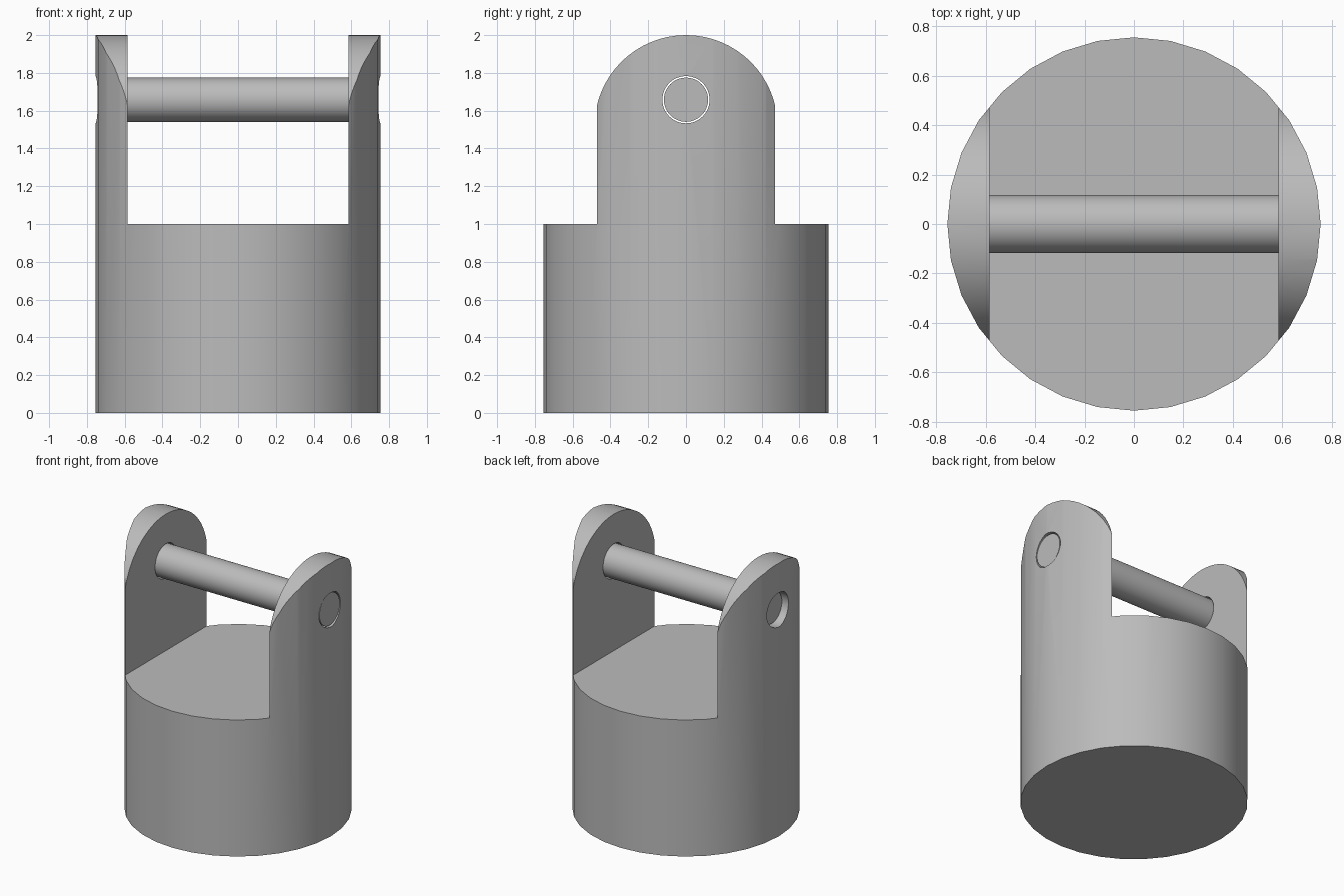
import bpy, bmesh
from math import cos, sin, pi, radians
from mathutils import Matrix

cube = bpy.data.objects.get("Cube")
if cube:
    bpy.data.objects.remove(cube, do_unlink=True)

RADIUS, HEIGHT, DECK = 0.755, 2.0, 1.0
LUG_HALF, SLOT_HALF = 0.485, 0.585
PIN_Z, PIN_R, HOLE_R = 1.658, 0.117, 0.125

grey = bpy.data.materials.new("plain grey")
grey.use_nodes = True
colour = (0.5, 0.5, 0.5, 1)
grey.diffuse_color = colour
grey.node_tree.nodes["Principled BSDF"].inputs["Base Color"].default_value = colour


def to_object(name, bm):
    bmesh.ops.recalc_face_normals(bm, faces=bm.faces)
    mesh = bpy.data.meshes.new(name)
    bm.to_mesh(mesh)
    bm.free()
    mesh.materials.append(grey)
    obj = bpy.data.objects.new(name, mesh)
    bpy.context.collection.objects.link(obj)
    return obj


def cylinder(name, radius, length, matrix, sides):
    bm = bmesh.new()
    bmesh.ops.create_cone(bm, cap_ends=True, segments=sides, radius1=radius,
                          radius2=radius, depth=length, matrix=matrix)
    return to_object(name, bm)


def side_profile(name, points, half_x):
    """Extrude a (y, z) outline along x."""
    bm = bmesh.new()
    face = bm.faces.new([bm.verts.new((-half_x, y, z)) for y, z in points])
    new = bmesh.ops.extrude_face_region(bm, geom=[face])["geom"]
    bmesh.ops.translate(bm, vec=(2 * half_x, 0, 0),
                        verts=[v for v in new if isinstance(v, bmesh.types.BMVert)])
    return to_object(name, bm)


def along_x(x):
    return Matrix.Translation((x, 0, PIN_Z)) @ Matrix.Rotation(pi / 2, 4, "Y")


def cut(target, cutter, operation):
    cutter.hide_render = True
    mod = target.modifiers.new("cut", "BOOLEAN")
    mod.operation, mod.solver, mod.object = operation, "EXACT", cutter
    bpy.context.view_layer.objects.active = target
    bpy.ops.object.modifier_apply(modifier=mod.name)
    bpy.data.objects.remove(cutter, do_unlink=True)


# Round body with two arched lugs
body = cylinder("body_with_lugs", RADIUS, HEIGHT,
                Matrix.Translation((0, 0, HEIGHT / 2)), 32)
arch_z = HEIGHT - LUG_HALF
arch = [(LUG_HALF * cos(pi * i / 32), arch_z + LUG_HALF * sin(pi * i / 32))
        for i in range(33)]
outline = [(-1, DECK), (-1, -1), (1, -1), (1, DECK), (LUG_HALF, DECK),
           *arch, (-LUG_HALF, DECK)]
cut(body, side_profile("lug_outline", outline, 1), "INTERSECT")

# Slot between the lugs, then the pin holes
slot = [(-1, DECK), (1, DECK), (1, 3), (-1, 3)]
cut(body, side_profile("slot_cutter", slot, SLOT_HALF), "DIFFERENCE")
cut(body, cylinder("hole_cutter", HOLE_R, 3, along_x(0), 48), "DIFFERENCE")

# Cross pin, sunk into the right lug and flush with the left
left_end, right_end = 0.742, -0.695
pin = cylinder("cross_pin", PIN_R, left_end - right_end,
               along_x((left_end + right_end) / 2), 48)

for obj in (body, pin):
    bpy.ops.object.select_all(action="DESELECT")
    obj.select_set(True)
    bpy.context.view_layer.objects.active = obj
    bpy.ops.object.shade_smooth_by_angle(angle=radians(30))
